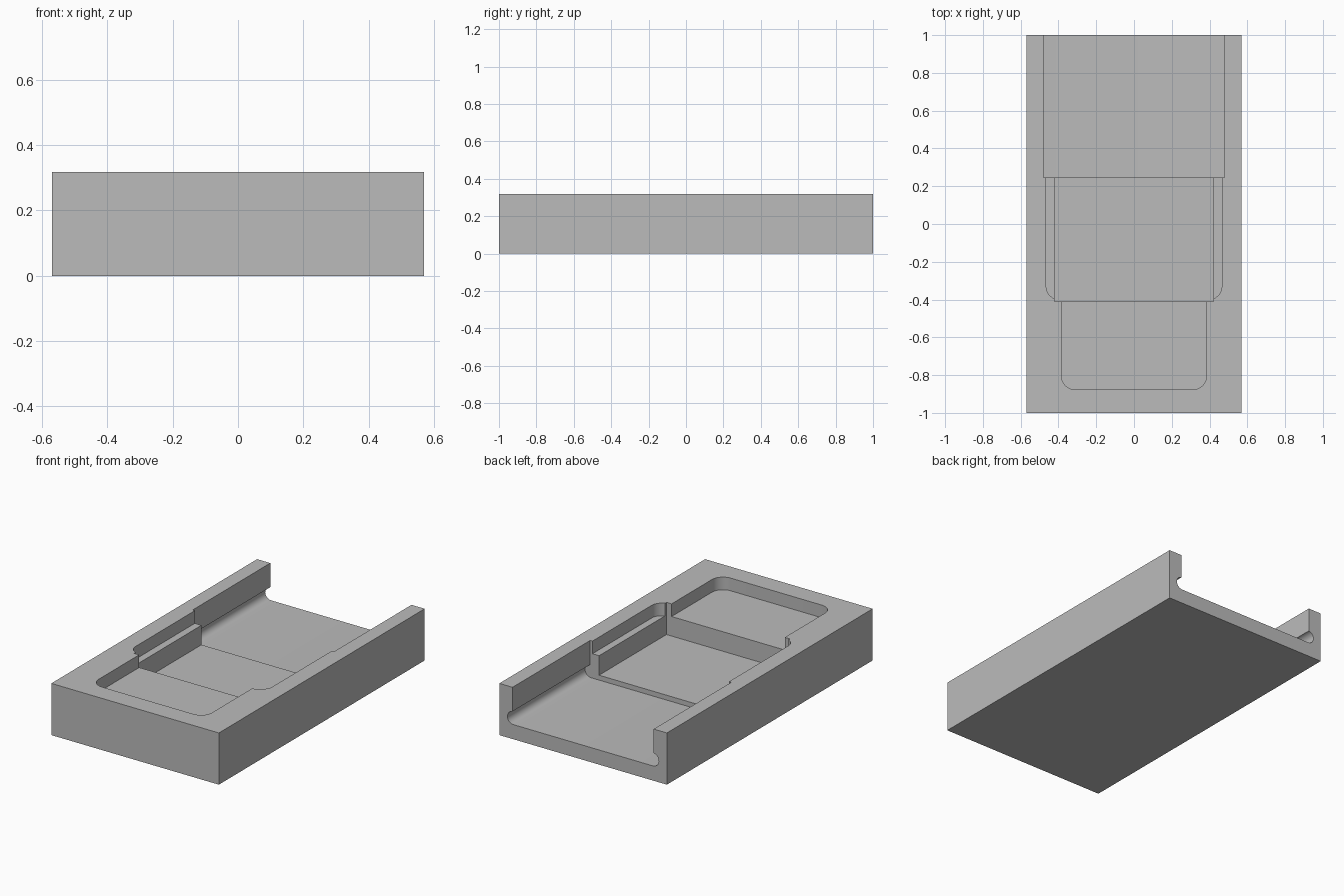
import bpy
import bmesh
from math import sin, cos, radians
from mathutils import Vector

cube = bpy.data.objects.get("Cube")
if cube:
    bpy.data.objects.remove(cube, do_unlink=True)

grey = bpy.data.materials.new("plain grey")
grey.use_nodes = True
COLOUR = (0.5, 0.5, 0.5, 1)
grey.diffuse_color = COLOUR
grey.node_tree.nodes["Principled BSDF"].inputs["Base Color"].default_value = COLOUR


def prism(name, points, sweep):
    """Closed outline swept along a vector into a solid."""
    bm = bmesh.new()
    face = bm.faces.new([bm.verts.new(p) for p in points])
    result = bmesh.ops.extrude_face_region(bm, geom=[face])
    moved = [v for v in result["geom"] if isinstance(v, bmesh.types.BMVert)]
    bmesh.ops.translate(bm, verts=moved, vec=Vector(sweep))
    bmesh.ops.recalc_face_normals(bm, faces=bm.faces)
    mesh = bpy.data.meshes.new(name)
    bm.to_mesh(mesh)
    bm.free()
    mesh.materials.append(grey)
    obj = bpy.data.objects.new(name, mesh)
    bpy.context.collection.objects.link(obj)
    return obj


def arc(cx, cy, r, start, end, steps=12):
    angles = [radians(start + (end - start) * i / steps) for i in range(steps + 1)]
    return [(cx + r * cos(a), cy + r * sin(a)) for a in angles]


def mirrored(half):
    """Complete a right-hand outline with its left-hand copy."""
    return half + [(-x, y) for x, y in reversed(half)]


def pocket(name, half_width, front, back, floor, radius=0):
    """Upright cutter, with rounded corners at the front if asked."""
    half = [(half_width, back)]
    if radius:
        half += arc(half_width - radius, front + radius, radius, 0, -90)
    else:
        half.append((half_width, front))
    return prism(name, [(x, y, floor) for x, y in mirrored(half)], (0, 0, 0.5))


# Solid block
HALF_WIDTH, HEIGHT = 0.57, 0.318
block = prism("cradle_block",
              [(x, y, 0) for x, y in mirrored([(HALF_WIDTH, 1), (HALF_WIDTH, -1)])],
              (0, 0, HEIGHT))

# Rear channel with rounded undercut grooves along both sides
STEP_Y = 0.245
channel_half = [(0.48, 0.5)] + arc(0.475, 0.13, 0.04, 82, -90, 16)
channel = prism("channel_cutter",
                [(x, STEP_Y, z) for x, z in mirrored(channel_half)], (0, 1, 0))

# Deep middle slot, its side ledges, and the shallow front pocket
cutters = [
    channel,
    pocket("slot_cutter", 0.42, -0.41, 0.3, 0.12),
    pocket("ledge_cutter", 0.465, -0.40, 0.31, 0.24, 0.07),
    pocket("front_cutter", 0.385, -0.877, -0.3, 0.24, 0.075),
]

bpy.context.view_layer.objects.active = block
for cutter in cutters:
    cutter.hide_render = True
    mod = block.modifiers.new(cutter.name, "BOOLEAN")
    mod.operation = "DIFFERENCE"
    mod.solver = "EXACT"
    mod.object = cutter
    bpy.ops.object.modifier_apply(modifier=mod.name)
    bpy.data.objects.remove(cutter, do_unlink=True)

# Smooth the curved walls only
bpy.ops.object.select_all(action="DESELECT")
block.select_set(True)
bpy.ops.object.shade_smooth_by_angle(angle=radians(30))
